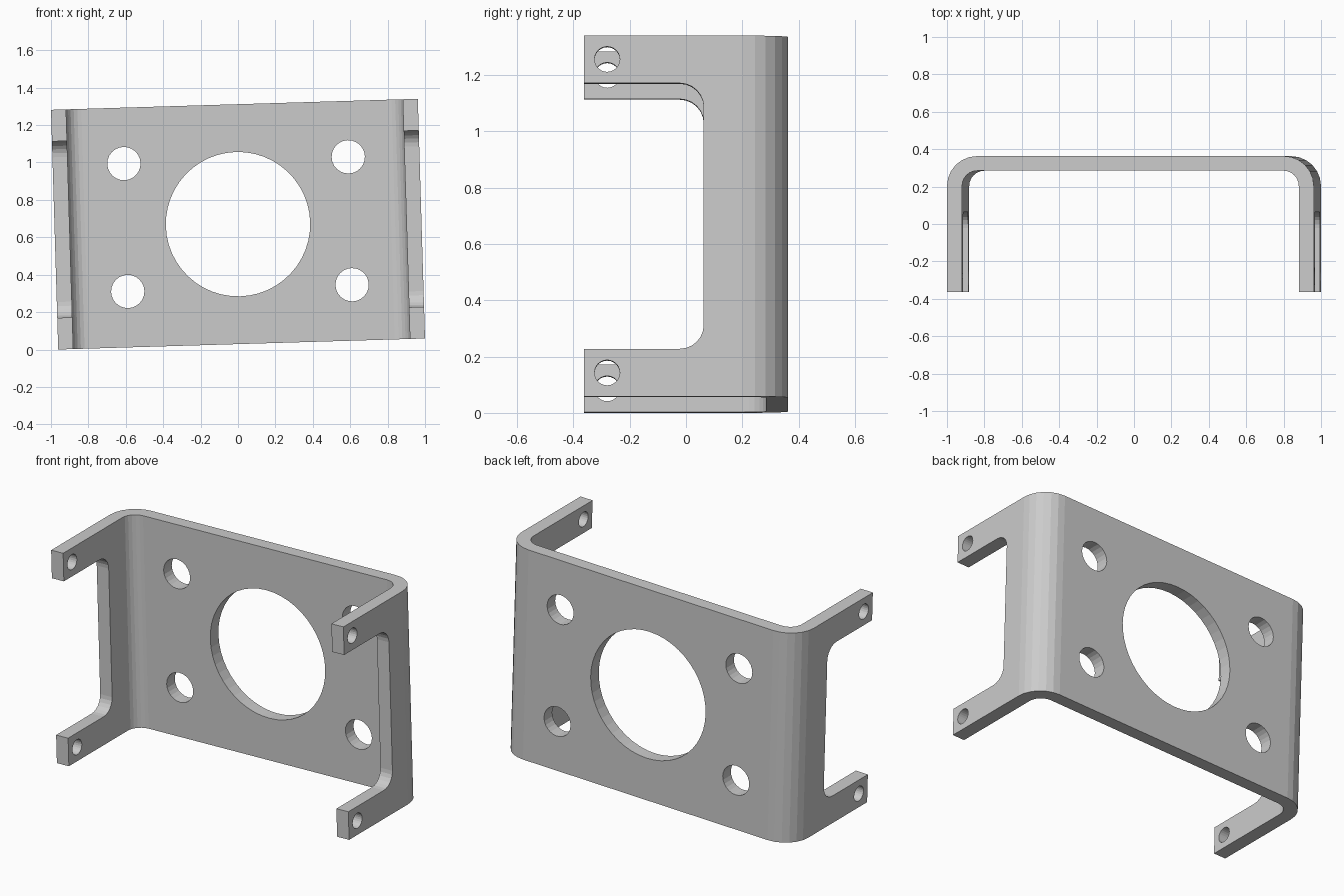
import bpy, bmesh
from math import sin, cos, pi, radians
from mathutils import Matrix, Vector

if "Cube" in bpy.data.objects:
    bpy.data.objects.remove(bpy.data.objects["Cube"])

W, H, D, T = 1.962, 1.282, 0.726, 0.078   # width, height, depth, sheet thickness
R_IN, R_OUT = 0.082, 0.16                 # bend radii
TILT = radians(1.72)


def arc(cx, cy, r, a0, a1, n=6):
    return [(cx + r * cos(radians(a0 + (a1 - a0) * i / n)),
             cy + r * sin(radians(a0 + (a1 - a0) * i / n))) for i in range(n + 1)]


def prism(name, points, axis, half):
    """Extrude a 2D outline symmetrically along x, y or z."""
    place = {'x': lambda u, v, w: (w, u, v),
             'y': lambda u, v, w: (u, w, v),
             'z': lambda u, v, w: (u, v, w)}[axis]
    bm = bmesh.new()
    face = bm.faces.new([bm.verts.new(place(u, v, -half)) for u, v in points])
    ext = bmesh.ops.extrude_face_region(bm, geom=[face])
    new = [g for g in ext['geom'] if isinstance(g, bmesh.types.BMVert)]
    bmesh.ops.translate(bm, verts=new, vec=Vector(place(0, 0, 2 * half)))
    bmesh.ops.recalc_face_normals(bm, faces=bm.faces[:])
    mesh = bpy.data.meshes.new(name)
    bm.to_mesh(mesh)
    bm.free()
    ob = bpy.data.objects.new(name, mesh)
    bpy.context.collection.objects.link(ob)
    return ob


def circle(cx, cy, r, n):
    return arc(cx, cy, r, 0, 360, n)[:-1]


def cut(target, cutter):
    cutter.hide_render = True
    mod = target.modifiers.new(cutter.name, 'BOOLEAN')
    mod.operation, mod.solver, mod.object = 'DIFFERENCE', 'EXACT', cutter
    bpy.context.view_layer.objects.active = target
    bpy.ops.object.modifier_apply(modifier=mod.name)
    bpy.data.objects.remove(cutter)


# Bent sheet: U outline seen from above, mirrored from its right half
x, y = W / 2, D / 2
outer = [(x, -y)] + arc(x - R_OUT, y - R_OUT, R_OUT, 0, 90)
inner = [(x - T * 1.03, -y)] + arc(x - T * 1.03 - R_IN, y - T - R_IN, R_IN, 0, 90)
mirror = lambda pts: [(-u, v) for u, v in pts]
outline = outer + mirror(outer)[::-1] + mirror(inner) + inner[::-1]
bracket = prism("mounting_bracket", outline, 'z', H / 2)

# Window through both side flanges, with rounded inner corners
wy, wz, wr = 0.063, H / 2 - 0.169, 0.085
window = ([(-1, -wz)] + arc(wy - wr, -wz + wr, wr, -90, 0)
          + arc(wy - wr, wz - wr, wr, 0, 90) + [(-1, wz)])
cut(bracket, prism("window_cutter", window, 'x', 2))

# Large centre hole and four mounting holes in the back plate
cut(bracket, prism("centre_cutter", circle(0, 0, 0.386, 48), 'y', 1))
for sz in (-1, 1):
    for sx in (-1, 1):
        cut(bracket, prism("mount_cutter", circle(sx * 0.6, sz * 0.342, 0.089, 24), 'y', 1))
    # Screw hole through the arm tips of both flanges
    cut(bracket, prism("screw_cutter", circle(-0.28, sz * (H / 2 - 0.084), 0.045, 24), 'x', 2))

# Slight tilt about the depth axis, then stand it on the ground
bracket.data.transform(Matrix.Rotation(-TILT, 4, 'Y'))
low = min(v.co.z for v in bracket.data.vertices)
bracket.data.transform(Matrix.Translation((0, 0, -low)))
